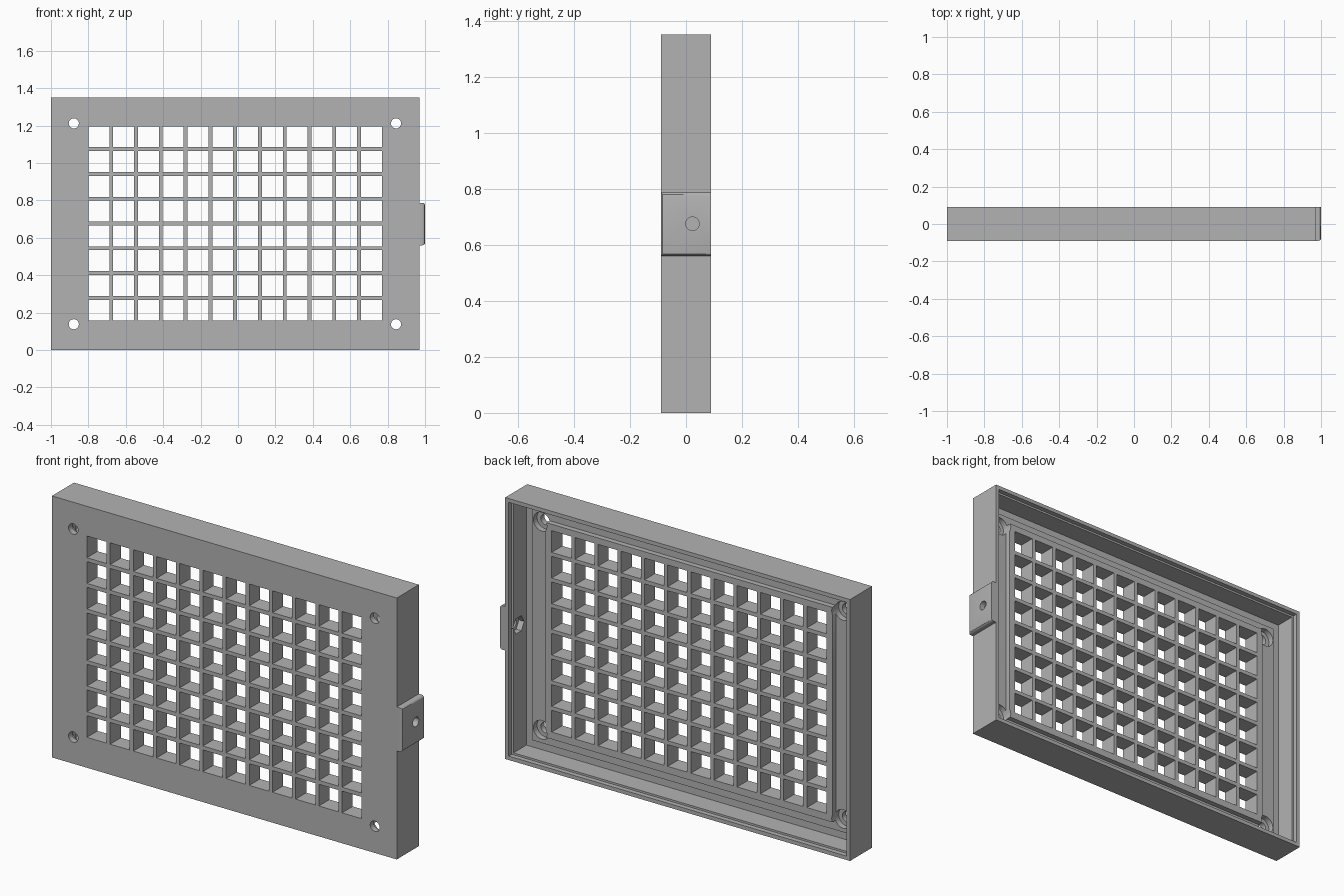
import bpy, bmesh, math
from mathutils import Matrix, Vector

if "Cube" in bpy.data.objects:
    bpy.data.objects.remove(bpy.data.objects["Cube"], do_unlink=True)

grey = bpy.data.materials.new("matte grey")
grey.use_nodes = True
tone = (0.45, 0.45, 0.45, 1)
grey.diffuse_color = tone
grey.node_tree.nodes["Principled BSDF"].inputs["Base Color"].default_value = tone


def add_box(bm, x, y, z):
    size = [b - a for a, b in (x, y, z)]
    mid = [(a + b) / 2 for a, b in (x, y, z)]
    m = Matrix.Translation(mid) @ Matrix.Diagonal((*size, 1))
    return bmesh.ops.create_cube(bm, size=1, matrix=m)["verts"]


def add_rod(bm, centre, radius, length, axis, sides=32):
    turn = Vector((0, 0, 1)).rotation_difference(Vector(axis)).to_matrix().to_4x4()
    bmesh.ops.create_cone(bm, cap_ends=True, segments=sides, radius1=radius, radius2=radius,
                          depth=length, matrix=Matrix.Translation(centre) @ turn)


def finish(bm, name):
    bmesh.ops.recalc_face_normals(bm, faces=bm.faces)
    mesh = bpy.data.meshes.new(name)
    bm.to_mesh(mesh)
    bm.free()
    mesh.materials.append(grey)
    ob = bpy.data.objects.new(name, mesh)
    bpy.context.collection.objects.link(ob)
    return ob


def boolean(ob, bm, operation="DIFFERENCE"):
    tool = finish(bm, "cutter")
    tool.hide_render = True
    mod = ob.modifiers.new("cut", "BOOLEAN")
    mod.operation, mod.solver, mod.object = operation, "EXACT", tool
    bpy.context.view_layer.objects.active = ob
    bpy.ops.object.modifier_apply(modifier=mod.name)
    bpy.data.objects.remove(tool, do_unlink=True)


LEFT, RIGHT, TOP = 0.97, -1.0, 1.35
FRONT, BACK = -0.09, 0.09
FLOOR, LEDGE, PAD = -0.04, -0.03, -0.003


def inset_box(margin, y0, y1):
    bm = bmesh.new()
    add_box(bm, (RIGHT + margin, LEFT - margin), (y0, y1), (margin, TOP - margin))
    return bm


# Shallow open tray with a stepped rim
case = finish(inset_box(0, FRONT, BACK), "grille_case")
boolean(case, inset_box(0.03, FLOOR, 0.2))
boolean(case, inset_box(0.02, 0.065, 0.2))

# Ledge and raised pad behind the grid
boolean(case, inset_box(0.07, -0.06, LEDGE), "UNION")
bm = bmesh.new()
add_box(bm, (-0.835, 0.805), (-0.06, PAD), (0.12, 1.23))
boolean(case, bm, "UNION")

# Side tab with chamfered outer edges
bm = bmesh.new()
add_box(bm, (0.955, 1.0), (FRONT, BACK), (0.56, 0.787))
edges = [e for e in bm.edges if all(v.co.x > 0.99 for v in e.verts)
         and not all(v.co.y > 0.08 for v in e.verts)]
bmesh.ops.bevel(bm, geom=edges, offset=0.014, segments=3, profile=0.5, affect="EDGES")
boolean(case, bm, "UNION")

# Square grid openings
bm = bmesh.new()
pitch, half = 0.1325, 0.056
for col in range(12):
    for row in range(8):
        x, z = -0.744 + col * pitch, 0.213 + row * pitch
        add_box(bm, (x - half, x + half), (-0.2, 0.05), (z - half, z + half))
boolean(case, bm)

# Corner screw holes with counterbores, and the side hole with a nut pocket
holes, pockets = bmesh.new(), bmesh.new()
for x in (-0.878, 0.845):
    for z in (0.138, 1.212):
        add_rod(holes, (x, -0.08, z), 0.027, 0.2, (0, 1, 0))
        add_rod(pockets, (x, -0.01, z), 0.048, 0.1, (0, 1, 0))
add_rod(holes, (0.98, 0.023, 0.675), 0.024, 0.2, (1, 0, 0))
add_rod(pockets, (0.92, 0.023, 0.675), 0.045, 0.1, (1, 0, 0), 6)
boolean(case, pockets)
boolean(case, holes)

# Smooth the round holes, keep corners sharp
bpy.ops.object.select_all(action="DESELECT")
case.select_set(True)
bpy.context.view_layer.objects.active = case
bpy.ops.object.shade_smooth_by_angle(angle=math.radians(30))
